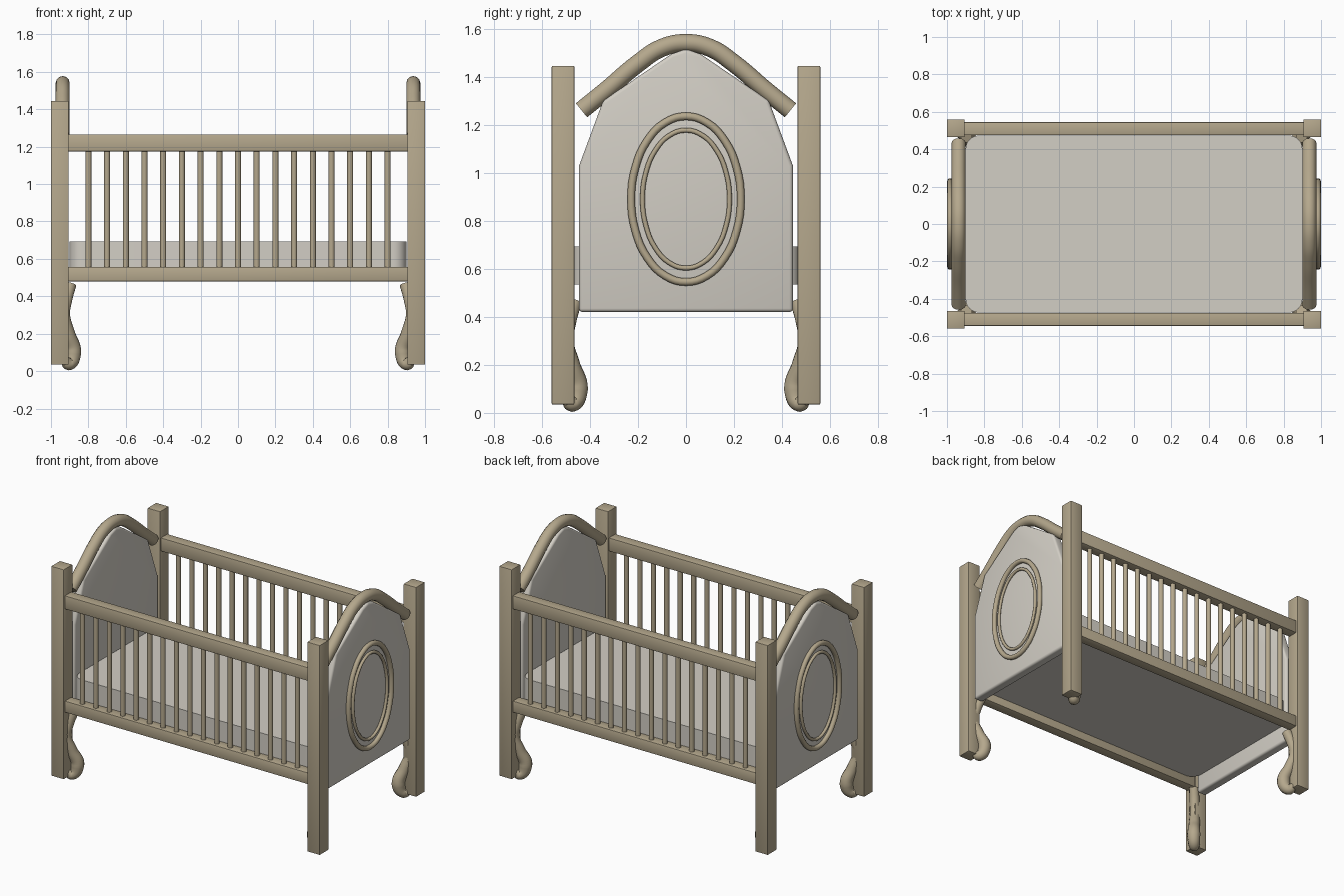
import bpy, bmesh, math
from mathutils import Vector

cube = bpy.data.objects.get("Cube")
if cube:
    bpy.data.objects.remove(cube, do_unlink=True)


def material(name, rgb):
    m = bpy.data.materials.new(name)
    m.use_nodes = True
    m.diffuse_color = (*rgb, 1)
    m.node_tree.nodes["Principled BSDF"].inputs["Base Color"].default_value = (*rgb, 1)
    return m


WOOD = material("tan wood", (0.46, 0.39, 0.265))
CREAM = material("pale cream", (0.65, 0.62, 0.56))


def activate(ob):
    bpy.ops.object.select_all(action="DESELECT")
    ob.select_set(True)
    bpy.context.view_layer.objects.active = ob


def finish(name, bm, mat, bevel=0, segments=2):
    bmesh.ops.recalc_face_normals(bm, faces=bm.faces)
    me = bpy.data.meshes.new(name)
    bm.to_mesh(me)
    bm.free()
    me.materials.append(mat)
    ob = bpy.data.objects.new(name, me)
    bpy.context.collection.objects.link(ob)
    activate(ob)
    if bevel:
        mod = ob.modifiers.new("soft edges", "BEVEL")
        mod.width, mod.segments = bevel, segments
        bpy.ops.object.modifier_apply(modifier=mod.name)
    bpy.ops.object.shade_smooth_by_angle(angle=math.radians(35))
    return ob


def box(name, lo, hi, mat, bevel=0.004):
    lo, hi = Vector(lo), Vector(hi)
    bm = bmesh.new()
    bmesh.ops.create_cube(bm, size=1)
    bmesh.ops.scale(bm, vec=hi - lo, verts=bm.verts)
    bmesh.ops.translate(bm, vec=(lo + hi) / 2, verts=bm.verts)
    return finish(name, bm, mat, bevel)


def extrude(name, points, offset, mat, bevel, segments=3):
    bm = bmesh.new()
    face = bm.faces.new([bm.verts.new(p) for p in points])
    new = bmesh.ops.extrude_face_region(bm, geom=[face])["geom"]
    bmesh.ops.translate(bm, vec=offset,
                        verts=[v for v in new if isinstance(v, bmesh.types.BMVert)])
    return finish(name, bm, mat, bevel, segments)


def tube(name, points, radius, mat, closed=False, radii=None, steps=8):
    cu = bpy.data.curves.new(name, "CURVE")
    cu.dimensions = "3D"
    cu.bevel_depth, cu.bevel_resolution = radius, 4
    cu.use_fill_caps = True
    cu.resolution_u = steps
    sp = cu.splines.new("BEZIER")
    sp.bezier_points.add(len(points) - 1)
    sp.use_cyclic_u = closed
    for i, (bp, p) in enumerate(zip(sp.bezier_points, points)):
        bp.co = p
        bp.handle_left_type = bp.handle_right_type = "AUTO"
        bp.radius = radii[i] / radius if radii else 1
    cu.materials.append(mat)
    ob = bpy.data.objects.new(name, cu)
    bpy.context.collection.objects.link(ob)
    activate(ob)
    bpy.ops.object.convert(target="MESH")
    bpy.ops.object.shade_smooth_by_angle(angle=math.radians(40))
    return ob


# Corner posts and the curled feet tucked inside them
foot = [(0.895, 0.465, 0.032), (0.918, 0.38, 0.032), (0.929, 0.3, 0.032),
        (0.906, 0.2, 0.036), (0.88, 0.1, 0.043), (0.903, 0.04, 0.036),
        (0.925, 0.055, 0.026)]
for sx, side in ((1, "left"), (-1, "right")):
    for sy, end in ((-1, "front"), (1, "back")):
        box(f"{end}_{side}_post", (sx * 0.953 - 0.047, sy * 0.512 - 0.047, 0.035),
            (sx * 0.953 + 0.047, sy * 0.512 + 0.047, 1.445), WOOD)
        tube(f"{end}_{side}_foot", [(sx * x, sy * (x - 0.43), z) for x, z, r in foot],
             0.04, WOOD, radii=[r for x, z, r in foot])

# Side rails with round slats between them
for sy, end in ((-1, "front"), (1, "back")):
    y0, y1 = sy * 0.51 - 0.035, sy * 0.51 + 0.035
    box(f"{end}_top_rail", (-0.91, y0, 1.175), (0.91, y1, 1.265), WOOD)
    box(f"{end}_bottom_rail", (-0.91, y0, 0.48), (0.91, y1, 0.557), WOOD)
    for i in range(17):
        bm = bmesh.new()
        bmesh.ops.create_cone(bm, cap_ends=True, segments=16, radius1=0.016,
                              radius2=0.016, depth=0.64)
        bmesh.ops.translate(bm, vec=(i / 10 - 0.8, sy * 0.51, 0.866), verts=bm.verts)
        finish(f"{end}_slat_{i + 1}", bm, WOOD)

# Mattress with rounded corners
R = 0.07
outline = []
for k, (cx, cy) in enumerate(((1, 1), (-1, 1), (-1, -1), (1, -1))):
    for j in range(9):
        a = math.pi / 2 * (k + j / 8)
        outline.append((cx * (0.9 - R) + R * math.cos(a),
                        cy * (0.473 - R) + R * math.sin(a), 0.535))
extrude("mattress", outline, (0, 0, 0.157), CREAM, 0)

# End panels, each with an arched handrail and two oval mouldings
half = [(0.445, 0.42), (0.445, 1.03), (0.345, 1.3), (0.06, 1.495), (0, 1.515)]
profile = half + [(-y, z) for y, z in reversed(half[:-1])]
arc = [(0.435, 1.26), (0.33, 1.345), (0.2, 1.455), (0.1, 1.52), (0, 1.54)]
arch = arc + [(-y, z) for y, z in reversed(arc[:-1])]
for sx, side in ((1, "left"), (-1, "right")):
    extrude(f"{side}_end_panel", [(sx * 0.905, y, z) for y, z in profile],
            (sx * 0.068, 0, 0), CREAM, 0.015)
    tube(f"{side}_arched_rail", [(sx * 0.9375, y, z) for y, z in arch], 0.0375, WOOD)
    for name, ry, rz, r in (("outer", 0.228, 0.345, 0.016), ("inner", 0.181, 0.287, 0.01)):
        ring = [(sx * 0.983, ry * math.cos(a), 0.89 + rz * math.sin(a))
                for a in (math.tau * i / 16 for i in range(16))]
        tube(f"{side}_{name}_oval", ring, r, WOOD, closed=True, steps=4)
